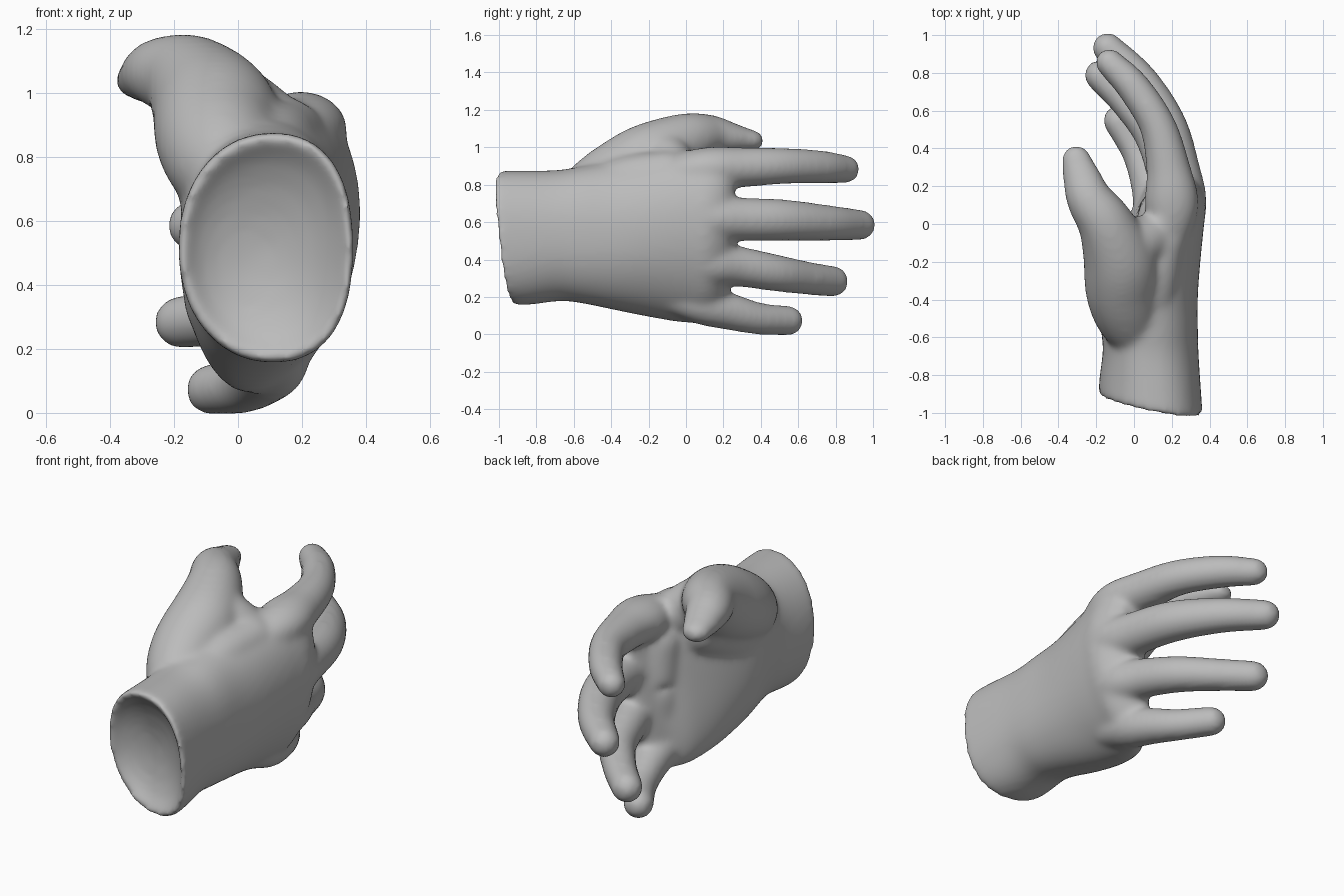
import bpy, bmesh, math
from mathutils import Vector

skin = bpy.data.materials.new("plain grey")
skin.diffuse_color = (0.5, 0.5, 0.5, 1)
bm = bmesh.new()


def loft(rings):
    """Skin a list of point rings and close both ends."""
    vs = [[bm.verts.new(p) for p in r] for r in rings]
    n = len(vs[0])
    for a, b in zip(vs, vs[1:]):
        for i in range(n):
            bm.faces.new((a[i], a[(i + 1) % n], b[(i + 1) % n], b[i]))
    bm.faces.new(vs[0][::-1])
    bm.faces.new(vs[-1])


def spline(keys, steps=6):
    """Catmull-Rom through equal-length tuples."""
    keys = [Vector(k) for k in keys]
    pad = [2 * keys[0] - keys[1]] + keys + [2 * keys[-1] - keys[-2]]
    out = []
    for a, b, c, d in zip(pad, pad[1:], pad[2:], pad[3:]):
        for s in range(steps):
            t = s / steps
            out.append(0.5 * (2 * b + (c - a) * t + (2 * a - 5 * b + 4 * c - d) * t * t
                              + (3 * b - a - 3 * c + d) * t ** 3))
    return out + [keys[-1]]


def digit(keys, n=24, grow=0.009):
    """Tube through (x, y, z, radius[, flatness]) keys with a rounded tip."""
    pts = spline([tuple(k) + (1.0,) * (5 - len(k)) for k in keys])
    pos = [Vector(p[:3]) for p in pts]
    rad = [p[3] + grow for p in pts]
    flat = [p[4] for p in pts]
    d = (pos[-1] - pos[-2]).normalized()
    tip, r = pos[-1].copy(), rad[-1]
    for k in range(1, 6):
        a = k * math.pi / 2 / 5.3
        pos.append(tip + d * r * math.sin(a))
        rad.append(r * math.cos(a))
        flat.append(flat[-1])
    rings = []
    for i, p in enumerate(pos):
        t = (pos[min(i + 1, len(pos) - 1)] - pos[max(i - 1, 0)]).normalized()
        s = t.cross(Vector((0, 0, 1))).normalized()
        u = s.cross(t) * flat[i]
        rings.append([p + rad[i] * (s * math.cos(a) + u * math.sin(a))
                      for a in (2 * math.pi * j / n for j in range(n))])
    loft(rings)


def section(y, x0, x1, z0, z1, shear, bend, slant, n=56, scale=1.0):
    """Rounded palm cross-section, sheared and arched across the hand."""
    cx, cz, hx, hz = (x0 + x1) / 2, (z0 + z1) / 2, (x1 - x0) / 2, (z1 - z0) / 2
    ring = []
    for j in range(n):
        a = 2 * math.pi * j / n
        c, s = math.cos(a), math.sin(a)
        c = math.copysign(abs(c) ** 0.9, c) * scale
        s = math.copysign(abs(s) ** 0.9, s) * scale
        x = cx + hx * c + shear * s - bend * s * s
        z = cz + hz * s
        ring.append(Vector((x, y - slant * (0.19 * (x - 0.085) + 0.11 * (z - 0.515)), z)))
    return ring


# wrist and palm: y, x range, z range, shear, arch, wrist slant
palm = spline([
    (-0.94, -0.188, 0.362, 0.155, 0.875, 0.0, -0.025, 1.0),
    (-0.85, -0.182, 0.355, 0.16, 0.875, 0.0, -0.02, 0.8),
    (-0.68, -0.165, 0.342, 0.178, 0.878, 0.0, 0.0, 0.3),
    (-0.55, -0.175, 0.338, 0.165, 0.90, 0.0, 0.0, 0.0),
    (-0.38, -0.18, 0.338, 0.13, 0.93, 0.01, 0.02, 0.0),
    (-0.18, -0.12, 0.35, 0.09, 0.96, 0.04, 0.05, 0.0),
    (0.0, -0.03, 0.365, 0.062, 0.985, 0.06, 0.07, 0.0),
    (0.11, 0.06, 0.375, 0.07, 0.985, 0.06, 0.08, 0.0),
    (0.20, 0.11, 0.34, 0.15, 0.955, 0.06, 0.06, 0.0),
    (0.255, 0.15, 0.29, 0.30, 0.90, 0.04, 0.04, 0.0)], 5)
rim = (-0.188, 0.362, 0.155, 0.875, 0.0, -0.025, 1.0)
# dished wrist end, from the bottom of the bowl out to the rounded rim
bowl = [section(-0.95 + d, *rim, scale=s) for s, d in
        ((0.05, 0.115), (0.3, 0.104), (0.55, 0.08), (0.75, 0.047), (0.87, 0.014), (0.93, -0.007), (0.98, -0.008))]
loft(bowl + [section(*p) for p in palm])

# index, middle, ring and little fingers
digit([(0.19, -0.12, 0.84, 0.08), (0.20, 0.1, 0.883, 0.133, 0.82), (0.18, 0.3, 0.893, 0.108, 0.92),
       (0.125, 0.52, 0.9, 0.088), (0.0, 0.72, 0.895, 0.08), (-0.13, 0.855, 0.883, 0.066)])
digit([(0.22, -0.12, 0.62, 0.08), (0.25, 0.1, 0.62, 0.125, 0.93), (0.23, 0.3, 0.615, 0.108),
       (0.165, 0.53, 0.61, 0.102), (0.03, 0.76, 0.595, 0.087), (-0.14, 0.932, 0.585, 0.073)])
digit([(0.20, -0.12, 0.40, 0.08), (0.215, 0.1, 0.383, 0.115), (0.172, 0.28, 0.363, 0.099),
       (0.095, 0.48, 0.328, 0.09), (-0.04, 0.65, 0.30, 0.08), (-0.18, 0.787, 0.283, 0.074)])
digit([(0.12, -0.12, 0.22, 0.08), (0.11, 0.08, 0.164, 0.102), (0.075, 0.24, 0.12, 0.09),
       (0.015, 0.39, 0.084, 0.077), (-0.085, 0.548, 0.073, 0.071)])
# thumb, its fleshy base, and the web towards the index knuckle
digit([(0.06, -0.64, 0.70, 0.12), (-0.02, -0.5, 0.765, 0.17), (-0.06, -0.36, 0.845, 0.19),
       (-0.075, -0.19, 0.94, 0.19), (-0.15, 0.0, 1.035, 0.145), (-0.235, 0.13, 1.062, 0.118, 0.92),
       (-0.275, 0.24, 1.05, 0.098, 0.82), (-0.305, 0.338, 1.038, 0.075, 0.75)], grow=0.005)
digit([(0.0, -0.6, 0.58, 0.12), (-0.01, -0.38, 0.68, 0.17), (0.0, -0.15, 0.80, 0.15)], grow=0.005)
digit([(-0.11, -0.14, 1.0, 0.12), (0.0, -0.11, 0.935, 0.14), (0.13, -0.06, 0.86, 0.12)], grow=0.004)
digit([(0.09, -0.5, 0.765, 0.12), (0.11, -0.3, 0.825, 0.13), (0.15, -0.1, 0.86, 0.12)], grow=0.004)
# heel of the palm on the little finger side, and the palm pad below the fingers
digit([(0.02, -0.66, 0.40, 0.11), (-0.01, -0.4, 0.36, 0.16), (0.04, -0.15, 0.28, 0.13)], grow=0.0)
digit([(0.13, 0.03, 0.25, 0.12), (0.14, 0.06, 0.5, 0.12), (0.14, 0.04, 0.75, 0.12)], grow=0.0)

bmesh.ops.recalc_face_normals(bm, faces=bm.faces)
mesh = bpy.data.meshes.new("hand")
bm.to_mesh(mesh)
bm.free()
hand = bpy.data.objects.new("hand", mesh)
bpy.context.collection.objects.link(hand)
bpy.context.view_layer.objects.active = hand
hand.select_set(True)

# fuse all parts into one soft skin
fuse = hand.modifiers.new("fuse", 'REMESH')
fuse.mode = 'VOXEL'
fuse.voxel_size = 0.015
soft = hand.modifiers.new("soften", 'SMOOTH')
soft.factor, soft.iterations = 0.5, 20
for m in ("fuse", "soften"):
    bpy.ops.object.modifier_apply(modifier=m)
hand.data.materials.clear()
hand.data.materials.append(skin)
bpy.ops.object.shade_smooth()
